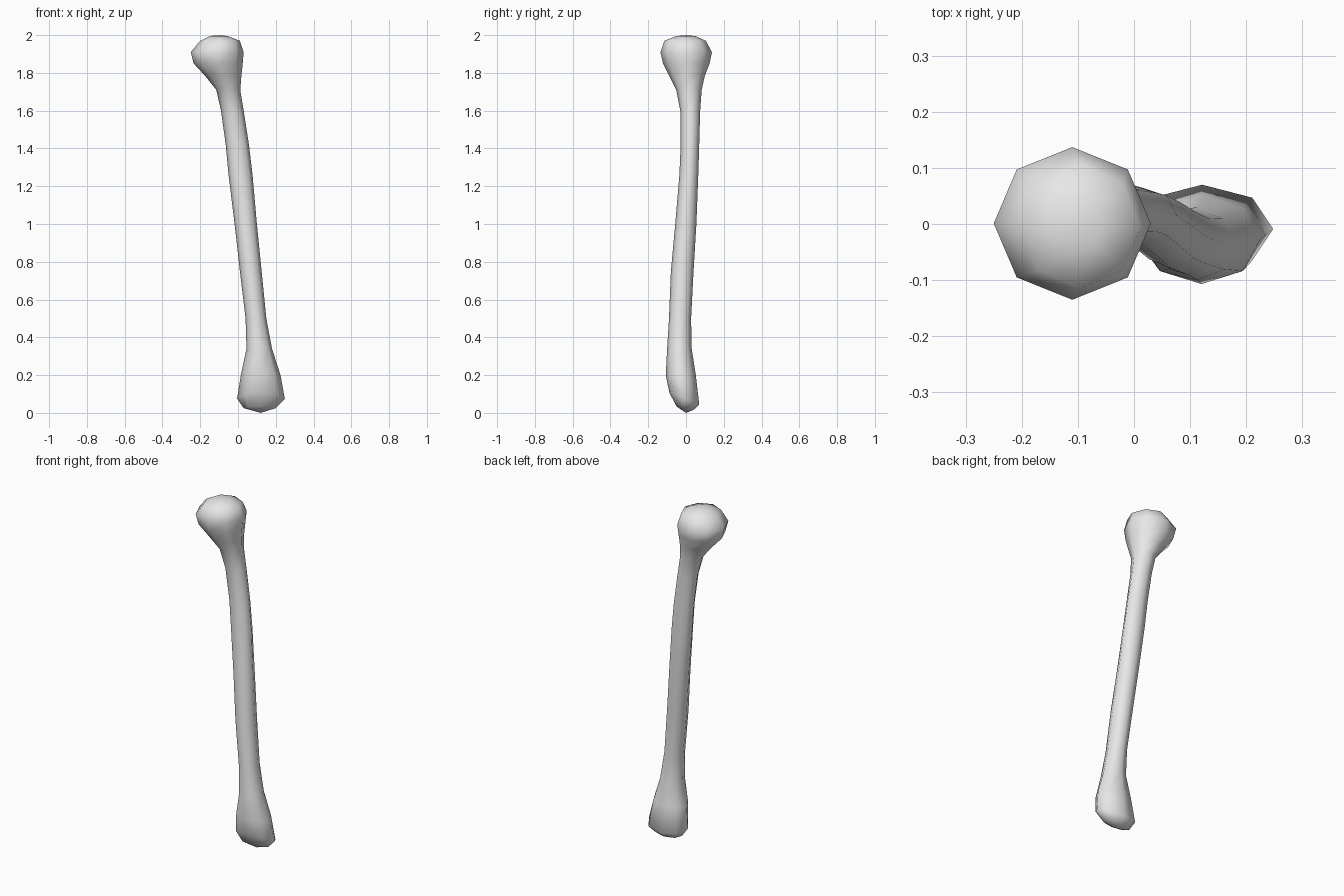
import bpy
import bmesh
from math import cos, sin, pi

cube = bpy.data.objects.get("Cube")
if cube:
    bpy.data.objects.remove(cube, do_unlink=True)

SIDES = 8

# Cross-sections from foot to head: height, x min, x max, y min, y max, tilt along y
SECTIONS = [
    (0.025, 0.03, 0.20, -0.05, 0.04, -0.2),
    (0.075, -0.005, 0.248, -0.088, 0.07, -0.4),
    (0.20, 0.015, 0.225, -0.107, 0.052, 0),
    (0.34, 0.045, 0.18, -0.10, 0.03, 0),
    (0.50, 0.04, 0.15, -0.09, 0.027, 0),
    (0.75, 0.01, 0.125, -0.08, 0.04, 0),
    (1.00, -0.018, 0.10, -0.057, 0.055, 0),
    (1.26, -0.05, 0.077, -0.035, 0.065, 0),
    (1.42, -0.065, 0.058, -0.028, 0.07, 0),
    (1.60, -0.09, 0.03, -0.03, 0.075, 0),
    (1.71, -0.115, 0.012, -0.052, 0.083, 0),
    (1.785, -0.175, 0.018, -0.09, 0.10, 0),
    (1.85, -0.235, 0.025, -0.122, 0.125, 0),
    (1.91, -0.25, 0.03, -0.135, 0.137, 0),
    (1.97, -0.20, 0.01, -0.115, 0.105, 0),
    (1.995, -0.15, -0.055, -0.05, 0.05, 0),
]


def ring(bm, z, x0, x1, y0, y1, tilt):
    """One oval cross-section of the bone."""
    verts = []
    for i in range(SIDES):
        a = 2 * pi * i / SIDES
        x = (x0 + x1) / 2 + (x1 - x0) / 2 * cos(a)
        dy = (y1 - y0) / 2 * sin(a)
        verts.append(bm.verts.new((x, (y0 + y1) / 2 + dy, z + tilt * dy)))
    return verts


def cap(bm, loop, point):
    """Close an end with a fan."""
    tip = bm.verts.new(point)
    for i in range(SIDES):
        bm.faces.new((loop[i], loop[(i + 1) % SIDES], tip))


# Bone: shaft, knob and flared foot in one skin
bm = bmesh.new()
rings = [ring(bm, *s) for s in SECTIONS]
for low, high in zip(rings, rings[1:]):
    for i in range(SIDES):
        j = (i + 1) % SIDES
        bm.faces.new((low[i], low[j], high[j], high[i]))
cap(bm, rings[0], (0.12, 0, 0))
cap(bm, rings[-1], (-0.10, 0, 2))
bmesh.ops.recalc_face_normals(bm, faces=bm.faces)
for face in bm.faces:
    face.smooth = True

mesh = bpy.data.meshes.new("arm_bone")
bm.to_mesh(mesh)
bm.free()
bone = bpy.data.objects.new("arm_bone", mesh)
bpy.context.collection.objects.link(bone)

# Plain pale grey
grey = bpy.data.materials.new("pale_grey")
grey.use_nodes = True
colour = (0.8, 0.8, 0.8, 1)
grey.diffuse_color = colour
grey.node_tree.nodes["Principled BSDF"].inputs["Base Color"].default_value = colour
mesh.materials.append(grey)
